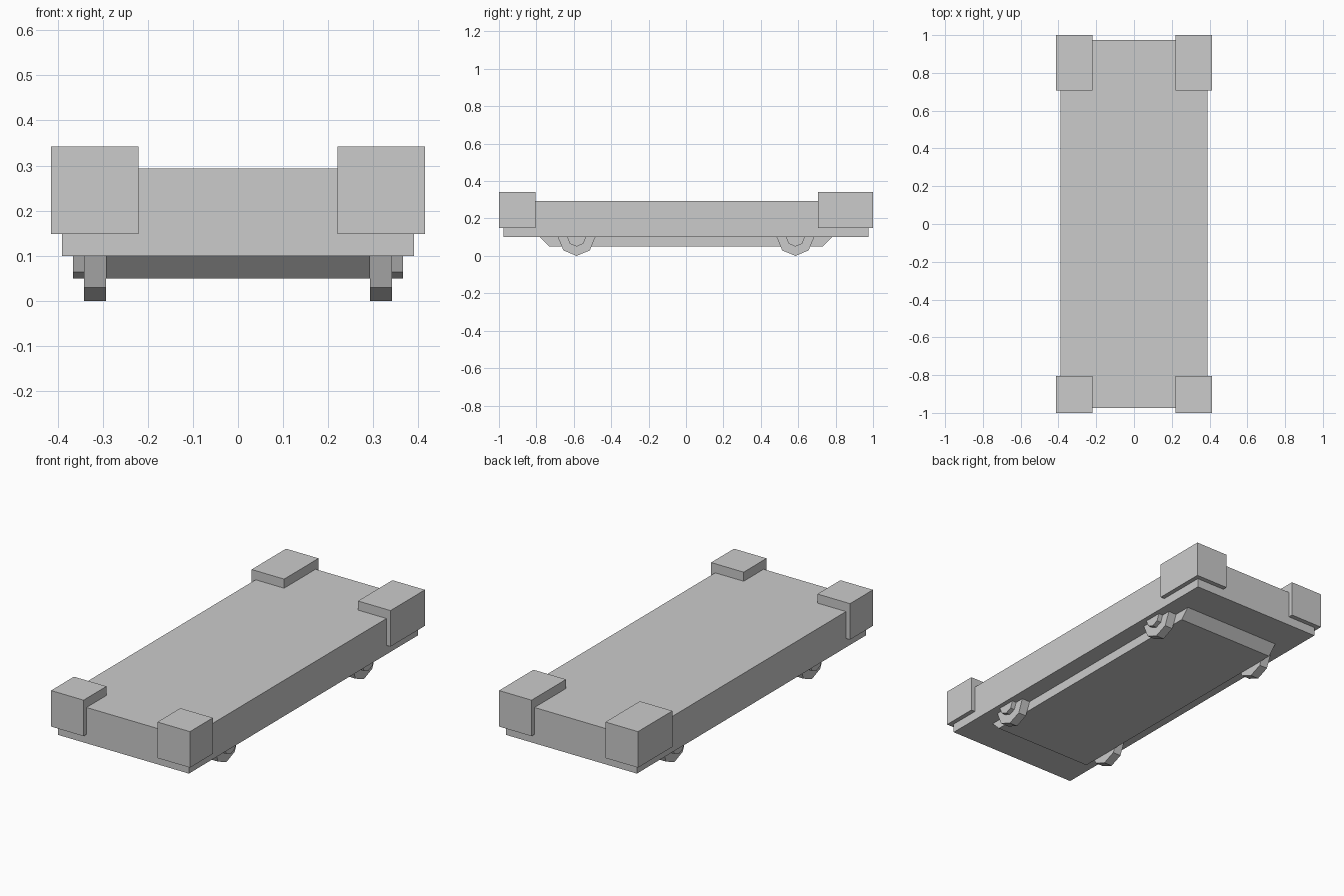
import bpy, bmesh, math

if "Cube" in bpy.data.objects:
    bpy.data.objects.remove(bpy.data.objects["Cube"])


def prism(name, profile, x0, x1):
    """Extrude a (y, z) profile along x from x0 to x1."""
    bm = bmesh.new()
    face = bm.faces.new([bm.verts.new((x0, y, z)) for y, z in profile])
    new = bmesh.ops.extrude_face_region(bm, geom=[face])["geom"]
    bmesh.ops.translate(bm, vec=(x1 - x0, 0, 0),
                        verts=[v for v in new if isinstance(v, bmesh.types.BMVert)])
    bmesh.ops.recalc_face_normals(bm, faces=bm.faces[:])
    mesh = bpy.data.meshes.new(name)
    bm.to_mesh(mesh)
    bm.free()
    obj = bpy.data.objects.new(name, mesh)
    bpy.context.collection.objects.link(obj)
    return obj


def box(name, x0, x1, y0, y1, z0, z1):
    return prism(name, [(y0, z0), (y1, z0), (y1, z1), (y0, z1)], x0, x1)


def octagon(y, z, r):
    # A corner points straight down
    return [(y + r * math.sin(i * math.pi / 4), z - r * math.cos(i * math.pi / 4))
            for i in range(8)]


# Main slab and the tapered tray beneath it
box("body", -0.39, 0.39, -0.975, 0.975, 0.10, 0.293)
prism("undercarriage", [(-0.78, 0.10), (-0.73, 0.05), (0.73, 0.05), (0.78, 0.10)],
      -0.293, 0.293)

for side, s in (("left", -1), ("right", 1)):
    # Corner blocks: short at the front, long at the back
    for end, y0, y1 in (("front", -1.0, -0.805), ("back", 0.707, 1.0)):
        xs = sorted((s * 0.22, s * 0.414))
        box(f"{end}_{side}_corner_block", *xs, y0, y1, 0.148, 0.342)

    # Octagonal wheels half sunk into the body, with protruding hubs
    for end, y in (("front", -0.585), ("back", 0.585)):
        prism(f"{end}_{side}_wheel", octagon(y, 0.10, 0.10), s * 0.293, s * 0.341)
        prism(f"{end}_{side}_hub", octagon(y, 0.10, 0.05), s * 0.341, s * 0.366)
